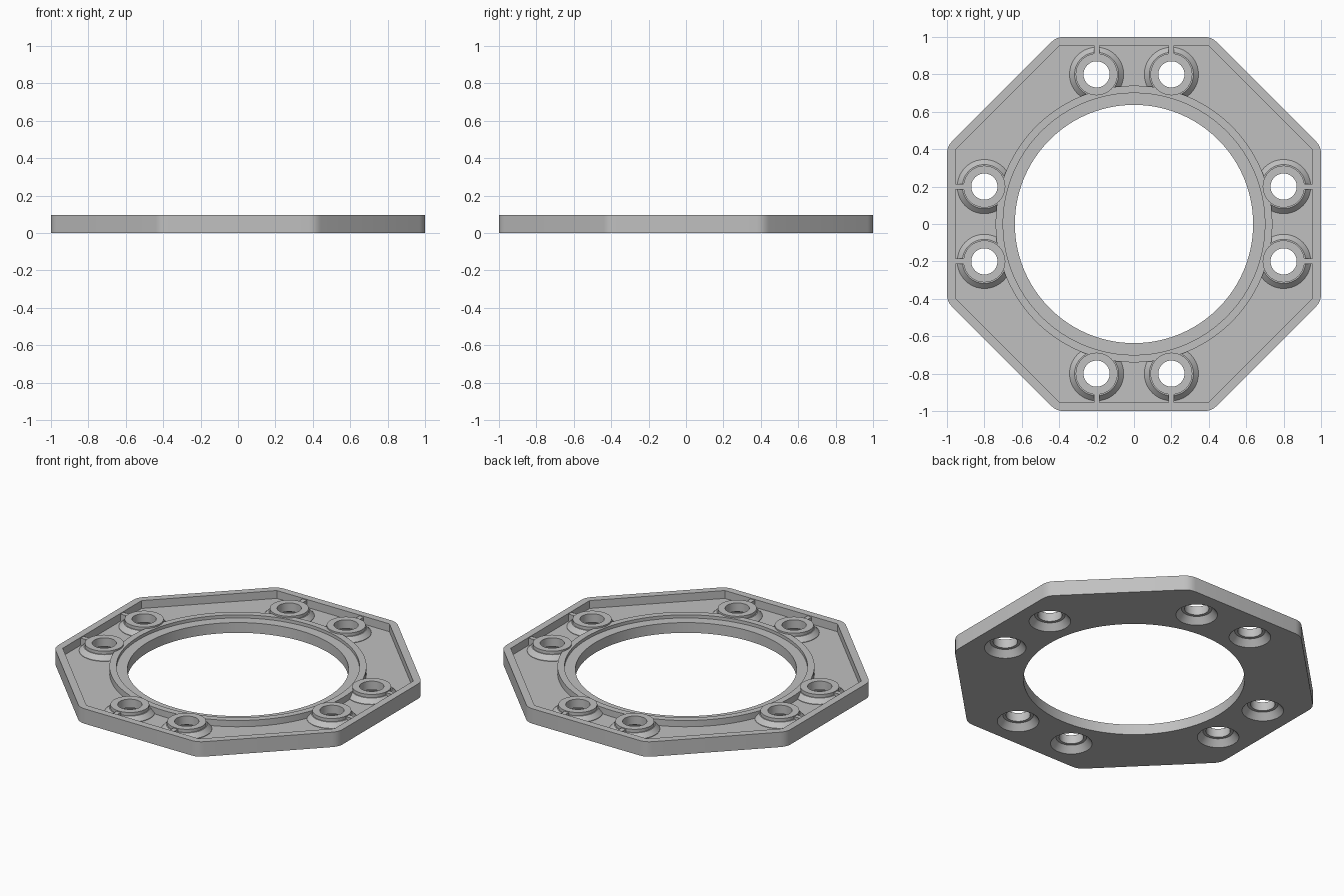
import bpy, bmesh, math
from mathutils import Vector

if "Cube" in bpy.data.objects:
    bpy.data.objects.remove(bpy.data.objects["Cube"])

H = 0.095       # overall height
FLOOR = 0.045   # recessed floor height
grey = bpy.data.materials.new("light_grey")
grey.diffuse_color = (0.53, 0.53, 0.53, 1)
grey.use_nodes = True
grey.node_tree.nodes["Principled BSDF"].inputs["Base Color"].default_value = grey.diffuse_color


def make(name, bm, hide=False):
    bmesh.ops.recalc_face_normals(bm, faces=bm.faces)
    me = bpy.data.meshes.new(name)
    bm.to_mesh(me)
    bm.free()
    me.materials.append(grey)
    ob = bpy.data.objects.new(name, me)
    bpy.context.collection.objects.link(ob)
    ob.hide_render = hide
    return ob


def octagon(half, corner, round_len, z0, z1):
    """Prism with long diagonal sides and softly rounded corners."""
    pts = [(corner, half), (half, corner), (half, -corner), (corner, -half),
           (-corner, -half), (-half, -corner), (-half, corner), (-corner, half)]
    pts = [Vector(p) for p in pts]
    loop = []
    for i, p in enumerate(pts):
        a = p + (pts[i - 1] - p).normalized() * round_len
        b = p + (pts[(i + 1) % 8] - p).normalized() * round_len
        for t in ([0, .25, .5, .75, 1] if round_len else [0]):
            loop.append(a * (1 - t) ** 2 + p * 2 * t * (1 - t) + b * t * t)
    bm = bmesh.new()
    f = bm.faces.new([bm.verts.new((p.x, p.y, z0)) for p in loop])
    ext = bmesh.ops.extrude_face_region(bm, geom=[f])["geom"]
    bmesh.ops.translate(bm, vec=(0, 0, z1 - z0),
                        verts=[v for v in ext if isinstance(v, bmesh.types.BMVert)])
    return bm


def lathe(bm, profile, n, cx=0, cy=0):
    """Solid of revolution from (radius, z) points, capped at both ends."""
    rings = [[bm.verts.new((cx + r * math.cos(2 * math.pi * i / n),
                            cy + r * math.sin(2 * math.pi * i / n), z))
              for i in range(n)] for r, z in profile]
    for a, b in zip(rings, rings[1:]):
        for i in range(n):
            bm.faces.new((a[i], a[(i + 1) % n], b[(i + 1) % n], b[i]))
    bm.faces.new(rings[0])
    bm.faces.new(rings[-1])


def solid(name, profile, n, cx=0, cy=0):
    bm = bmesh.new()
    lathe(bm, profile, n, cx, cy)
    return make(name, bm, True)


def boolean(ob, tool, op):
    m = ob.modifiers.new(tool.name, 'BOOLEAN')
    m.operation, m.object, m.solver = op, tool, 'EXACT'


# Octagonal plate with raised rim
plate = make("flange_plate", octagon(1.0, 0.415, 0.04, 0, H))
boolean(plate, make("floor_recess", octagon(0.955, 0.396, 0, FLOOR, H + .1), True), 'DIFFERENCE')

# Raised collar around the centre opening
boolean(plate, solid("collar", [(0.74, 0.02), (0.74, 0.085)], 96), 'UNION')

# Screw bosses with conical feet, each tied to the rim by a thin rib
spots = [(s * a, t * b) for a, b in ((.2, .8), (.8, .2)) for s in (1, -1) for t in (1, -1)]
for k, (x, y) in enumerate(spots):
    boolean(plate, solid(f"boss_{k}", [(0.145, 0.02), (0.145, FLOOR + .003), (0.118, 0.075),
                                       (0.112, 0.075), (0.112, H)], 40, x, y), 'UNION')
    bm = bmesh.new()
    bmesh.ops.create_cube(bm, size=1)
    along_x = abs(x) > abs(y)
    size = Vector((.09, .03, .07) if along_x else (.03, .09, .07))
    mid = Vector((math.copysign(.925, x), y, 0) if along_x else (x, math.copysign(.925, y), 0))
    for v in bm.verts:
        v.co = Vector(a * b for a, b in zip(v.co, size)) + mid + Vector((0, 0, .055))
    boolean(plate, make(f"rib_{k}", bm, True), 'UNION')

# Centre opening with a stepped seat
boolean(plate, solid("centre_opening", [(0.637, -.1), (0.637, 0.065), (0.70, 0.065), (0.70, .2)], 96),
        'DIFFERENCE')

# Screw holes, countersunk underneath
for k, (x, y) in enumerate(spots):
    boolean(plate, solid(f"screw_hole_{k}", [(0.155, -.04), (0.12, 0), (0.088, 0.04), (0.07, 0.04),
                                             (0.07, .2)], 40, x, y), 'DIFFERENCE')

# Bake the cuts, remove helpers, smooth the round walls
bpy.context.view_layer.update()
baked = bpy.data.meshes.new_from_object(plate.evaluated_get(bpy.context.evaluated_depsgraph_get()))
plate.modifiers.clear()
plate.data = baked
for ob in list(bpy.data.objects):
    if ob is not plate and ob != plate:
        bpy.data.objects.remove(ob)
bpy.context.view_layer.objects.active = plate
plate.select_set(True)
bpy.ops.object.shade_smooth_by_angle(angle=math.radians(25))
